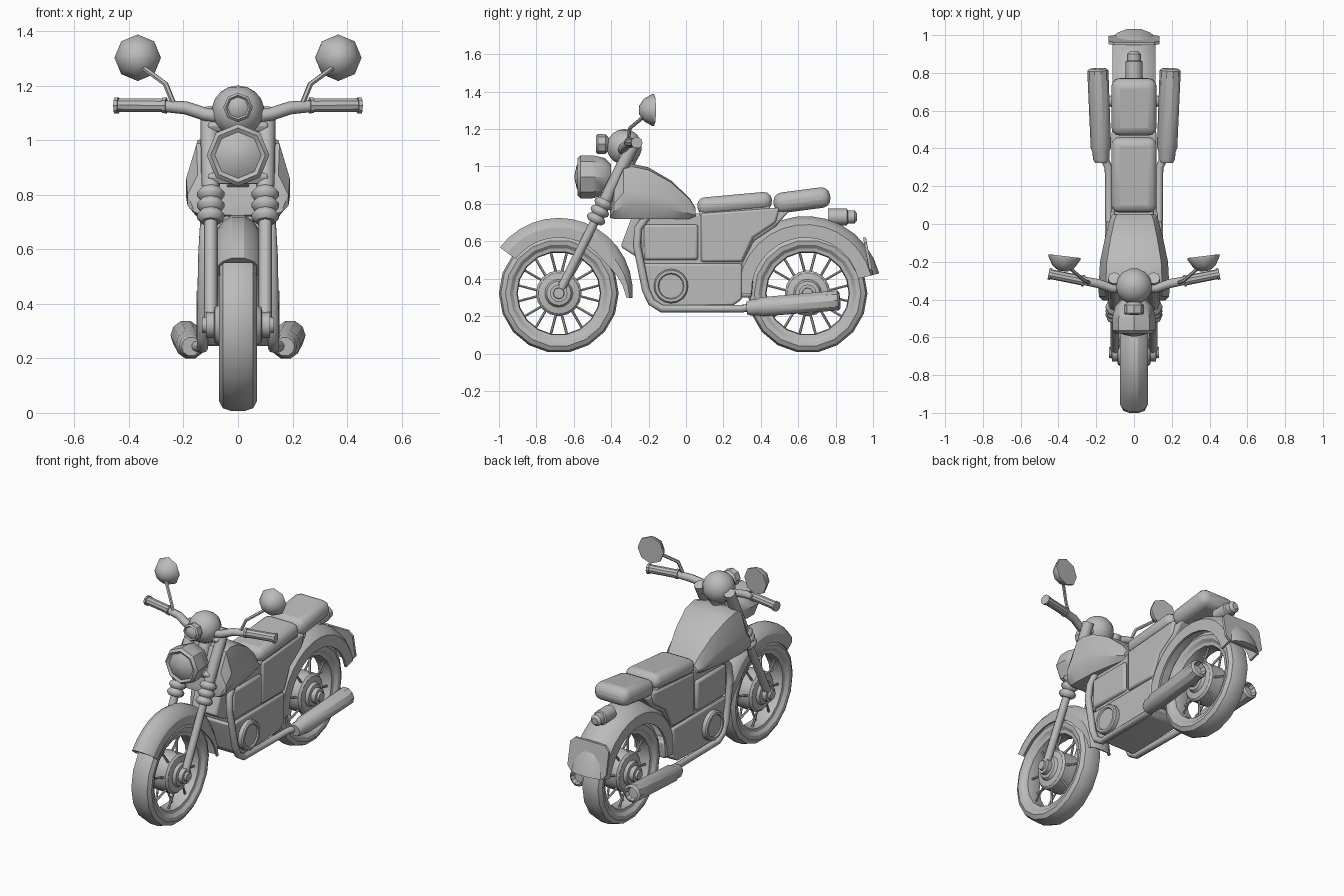
import bpy, bmesh, math
from mathutils import Vector, Euler

cube = bpy.data.objects.get("Cube")
if cube:
    bpy.data.objects.remove(cube, do_unlink=True)

grey = bpy.data.materials.new("plain_grey")
grey.use_nodes = True
grey.diffuse_color = (0.5, 0.5, 0.5, 1)
grey.node_tree.nodes["Principled BSDF"].inputs["Base Color"].default_value = (0.5, 0.5, 0.5, 1)
SIDES = ((1, "left"), (-1, "right"))


def finish(name, bm, angle=35, bevel=0, segments=2):
    bmesh.ops.recalc_face_normals(bm, faces=bm.faces)
    mesh = bpy.data.meshes.new(name)
    bm.to_mesh(mesh)
    bm.free()
    mesh.materials.append(grey)
    obj = bpy.data.objects.new(name, mesh)
    bpy.context.collection.objects.link(obj)
    if bevel:
        mod = obj.modifiers.new("Bevel", "BEVEL")
        mod.width, mod.segments, mod.limit_method = bevel, segments, "ANGLE"
    bpy.ops.object.select_all(action="DESELECT")
    obj.select_set(True)
    bpy.context.view_layer.objects.active = obj
    bpy.ops.object.shade_smooth_by_angle(angle=math.radians(angle))
    return obj


def skin(bm, rings, closed=False):
    """Bridge equal rings of points; cap the ends unless the loop closes."""
    rings = [[bm.verts.new(p) for p in ring] for ring in rings]
    n = len(rings[0])
    pairs = list(zip(rings, rings[1:]))
    if closed:
        pairs.append((rings[-1], rings[0]))
    for a, b in pairs:
        for i in range(n):
            j = (i + 1) % n
            bm.faces.new((a[i], a[j], b[j], b[i]))
    if not closed:
        bm.faces.new(rings[0])
        bm.faces.new(rings[-1])


def lathe(name, center, axis, profile, sides=16, closed=False, angle=35):
    """Revolve (distance along axis, radius) pairs."""
    quat = Vector(axis).to_track_quat("Z", "Y")
    bm = bmesh.new()
    turn = [math.tau * i / sides for i in range(sides)]
    skin(bm, [[Vector(center) + quat @ Vector((r * math.cos(a), r * math.sin(a), d))
               for a in turn] for d, r in profile], closed)
    return finish(name, bm, angle)


def slab(name, outline, half, bevel=0.012):
    """Extrude a (y, z) outline across x."""
    bm = bmesh.new()
    skin(bm, [[(x, y, z) for y, z in outline] for x in (-half, half)])
    return finish(name, bm, bevel=bevel)


def box(name, center, size, tilt=0, bevel=0.01, segments=2):
    bm = bmesh.new()
    bmesh.ops.create_cube(bm, size=1)
    bmesh.ops.scale(bm, vec=size, verts=bm.verts)
    obj = finish(name, bm, 50, bevel, segments)
    obj.location, obj.rotation_euler = center, Euler((tilt, 0, 0))
    return obj


def tube(name, paths, resolution=2):
    """Round tubes through (x, y, z, radius) points."""
    curve = bpy.data.curves.new(name, "CURVE")
    curve.dimensions, curve.bevel_depth = "3D", 1
    curve.bevel_resolution, curve.use_fill_caps = resolution, True
    for path in paths:
        spline = curve.splines.new("POLY")
        spline.points.add(len(path) - 1)
        for point, (x, y, z, r) in zip(spline.points, path):
            point.co, point.radius = (x, y, z, 1), r
    curve.materials.append(grey)
    obj = bpy.data.objects.new(name, curve)
    bpy.context.collection.objects.link(obj)
    bpy.ops.object.select_all(action="DESELECT")
    obj.select_set(True)
    bpy.context.view_layer.objects.active = obj
    bpy.ops.object.convert(target="MESH")
    bpy.ops.object.shade_smooth_by_angle(angle=math.radians(48))


def fender(name, cy, cz, start, end, half, skirt, shoulder, crown, taper=False):
    outer = [(half, skirt), (half, shoulder), (half * 0.75, crown - 0.02), (half * 0.3, crown)]
    inner = [(x * 0.88, min(r, crown - 0.03)) for x, r in outer[:3]]
    section = outer + [(-x, r) for x, r in outer[::-1]]
    section += [(-x, r) for x, r in inner] + inner[::-1]
    rings = []
    for i in range(15):
        a = math.radians(start + (end - start) * i / 14)
        k = min(1, 0.3 + i / 5) if taper else 1
        rings.append([(x, cy + (crown - (crown - r) * k) * math.cos(a),
                       cz + (crown - (crown - r) * k) * math.sin(a)) for x, r in section])
    bm = bmesh.new()
    skin(bm, rings)
    finish(name, bm, 30)


def both(points):
    return points + [(-d, r) for d, r in points[::-1]]


# Wheels: tyre, rim, hub and spokes
for label, cy in (("front", -0.68), ("rear", 0.65)):
    c = (0, cy, 0.322)
    lathe(label + "_tyre", c, (1, 0, 0),
          both([(0.045, 0.24), (0.065, 0.262), (0.069, 0.285), (0.055, 0.31), (0.025, 0.32)]), 18, True, 30)
    lathe(label + "_rim", c, (1, 0, 0), both([(0.05, 0.25), (0.045, 0.225), (0.02, 0.22)]), 18, True)
    lathe(label + "_hub", c, (1, 0, 0),
          both([(0.088, 0.05), (0.085, 0.065), (0.068, 0.075), (0.062, 0.11), (0.05, 0.122)]), 16)
    lathe(label + "_axle", c, (1, 0, 0), both([(0.132, 0.028), (0.118, 0.03), (0.117, 0.047), (0.085, 0.047)]), 12)
    spokes = []
    for i in range(16):
        a = math.tau * (i + 0.5) / 16
        b = a + (0.08 if i % 2 else -0.08)
        x = 0.04 if i % 2 else -0.04
        spokes.append([(x, cy + 0.1 * math.cos(b), 0.322 + 0.1 * math.sin(b), 0.007),
                       (x * 0.4, cy + 0.23 * math.cos(a), 0.322 + 0.23 * math.sin(a), 0.007)])
    tube(label + "_spokes", spokes, 1)

# Fenders
fender("front_fender", -0.68, 0.33, -5, 143, 0.075, 0.29, 0.345, 0.395, True)
fender("rear_fender", 0.64, 0.33, 14, 182, 0.115, 0.29, 0.36, 0.405)

# Engine block and frame panels
slab("frame_core", [(-0.25, 0.74), (0.55, 0.76), (0.48, 0.68), (0.36, 0.6), (0.29, 0.45),
                    (0.27, 0.3), (-0.14, 0.26), (-0.23, 0.5)], 0.105)
slab("engine_block", [(-0.24, 0.48), (0.3, 0.48), (0.3, 0.29), (0.25, 0.255), (-0.14, 0.245), (-0.19, 0.29)], 0.12)
slab("rear_body", [(0.08, 0.49), (0.3, 0.49), (0.36, 0.62), (0.48, 0.7), (0.5, 0.78), (0.08, 0.75)], 0.118)
slab("front_cowl", [(-0.2, 0.74), (-0.29, 0.73), (-0.35, 0.57), (-0.27, 0.52), (-0.2, 0.5)], 0.09)
slab("rear_engine_mount", [(0.28, 0.41), (0.36, 0.41), (0.35, 0.3), (0.28, 0.3)], 0.1)
for s, side in SIDES:
    box(side + "_side_cover", (s * 0.112, -0.08, 0.595), (0.03, 0.29, 0.19), 0, 0.014)
    lathe(side + "_engine_cover", (s * 0.1, -0.08, 0.36), (s, 0, 0),
          [(0, 0.092), (0.045, 0.092), (0.053, 0.085), (0.053, 0.07), (0.045, 0.065)], 16)

# Fuel tank lofted from front to back
bm = bmesh.new()
rings = []
for y, w, low, top in ((-0.405, 0.165, 0.725, 0.78), (-0.385, 0.185, 0.72, 0.88), (-0.335, 0.19, 0.72, 1.0),
                       (-0.29, 0.185, 0.72, 1.015), (-0.2, 0.18, 0.72, 0.995), (-0.08, 0.155, 0.72, 0.925),
                       (0.02, 0.13, 0.72, 0.83), (0.05, 0.115, 0.725, 0.78)):
    h = top - low
    half = [(0.8 * w, low), (w, low + 0.25 * h), (w, low + 0.5 * h), (0.8 * w, low + 0.95 * h), (0.4 * w, top)]
    rings.append([(x, y, z) for x, z in half] + [(-x, y, z) for x, z in half[::-1]])
skin(bm, rings)
finish("fuel_tank", bm, 30)

# Seats, tail light and plate
box("front_seat", (0, 0.26, 0.802), (0.24, 0.4, 0.095), 0.09, 0.042, 3)
box("front_seat_base", (0, 0.26, 0.762), (0.215, 0.38, 0.03), 0.09)
box("rear_seat", (0, 0.62, 0.82), (0.24, 0.305, 0.11), 0.13, 0.046, 3)
lathe("tail_light", (0, 0.76, 0.73), (0, 1, 0),
      [(0, 0.045), (0.1, 0.045), (0.105, 0.036), (0.14, 0.036), (0.155, 0.02)], 12)
bm = bmesh.new()
c, e = 0.135, 0.105
skin(bm, [[(x, y + d, z) for x, y, z in ((-e, 0.985, 0.42), (e, 0.985, 0.42), (c, 0.98, 0.45), (c, 0.952, 0.59),
          (e, 0.947, 0.62), (-e, 0.947, 0.62), (-c, 0.952, 0.59), (-c, 0.98, 0.45))] for d in (0, 0.015)])
finish("rear_plate", bm)

# Headlight, upper instrument pod and clamps
lathe("headlight", (0, -0.4, 0.945), (0, -1, 0),
      [(0, 0.065), (0.035, 0.1), (0.1, 0.115), (0.165, 0.115), (0.18, 0.1), (0.17, 0.085), (0.185, 0.06), (0.195, 0.015)],
      8, angle=40)
lathe("instrument_pod", (0, -0.33, 1.105), (0, 0, 1),
      [(0.095 * math.sin(math.radians(t)), 0.096 * math.cos(math.radians(t)) + 0.001) for t in range(-90, 91, 20)], 14)
lathe("small_lamp", (0, -0.41, 1.12), (0, -1, 0),
      [(0, 0.03), (0.02, 0.052), (0.06, 0.054), (0.07, 0.045), (0.062, 0.038), (0.072, 0.02)], 8)
box("upper_clamp", (0, -0.32, 1.06), (0.22, 0.08, 0.035), 0.45)
box("lower_clamp", (0, -0.41, 0.87), (0.22, 0.08, 0.04), 0.45)
tube("steering_neck", [[(0, -0.4, 0.83, 0.04), (0, -0.29, 1.07, 0.04)]])


def fork_point(x, z, r):
    return (x, -0.68 + (z - 0.322) * 0.5, z, r)


for s, side in SIDES:
    # Fork leg with ribbed boot
    tube(side + "_fork", [[fork_point(s * 0.1, 0.31, 0.024), fork_point(s * 0.1, 0.75, 0.024),
                           fork_point(s * 0.1, 0.84, 0.034), fork_point(s * 0.105, 1.11, 0.034)]])
    tube(side + "_fork_boot", [[fork_point(s * 0.1, 0.7 + i * 0.0135, 0.051 if i % 3 else 0.036)
                               for i in range(10)]])
    # Handlebar, grip and mirror
    tube(side + "_handlebar", [[(s * 0.06, -0.34, 1.085, 0.024), (s * 0.12, -0.34, 1.095, 0.024),
                                (s * 0.19, -0.315, 1.118, 0.024), (s * 0.27, -0.3, 1.125, 0.022),
                                (s * 0.44, -0.265, 1.13, 0.022)]])
    for label, x, y, r, length in (("grip", 0.27, -0.3, 0.026, 0.17), ("collar", 0.262, -0.302, 0.03, 0.014),
                                   ("grip_end", 0.438, -0.266, 0.031, 0.014)):
        lathe(f"{side}_{label}", (s * x, y, 1.127), (s, 0.2, 0.01), [(0, r), (length, r)], 10)
    tube(side + "_mirror_stem", [[(s * 0.235, -0.31, 1.13, 0.01), (s * 0.265, -0.3, 1.205, 0.01),
                                  (s * 0.36, -0.215, 1.275, 0.01)]], 1)
    lathe(side + "_mirror", (s * 0.367, -0.17, 1.302), (s * 0.12, -1, 0),
          [(0, 0.085), (0.012, 0.085), (0.055, 0.06), (0.08, 0.025)], 8, angle=45)
    # Down tube running into the exhaust
    tube(side + "_down_tube", [[(s * x, y, z, 0.021) for x, y, z in (
        (0.115, -0.21, 0.73), (0.12, -0.255, 0.67), (0.125, -0.263, 0.58), (0.13, -0.215, 0.34),
        (0.13, -0.185, 0.275), (0.13, -0.13, 0.24), (0.135, 0.3, 0.24), (0.17, 0.37, 0.25))]])
    lathe(side + "_muffler", (s * 0.172, 0.325, 0.243), (s * 0.02, 0.5, 0.042),
          [(0, 0.035), (0.02, 0.044), (0.06, 0.046), (0.08, 0.054), (0.49, 0.056), (0.5, 0.042), (0.47, 0.035)], 10)
